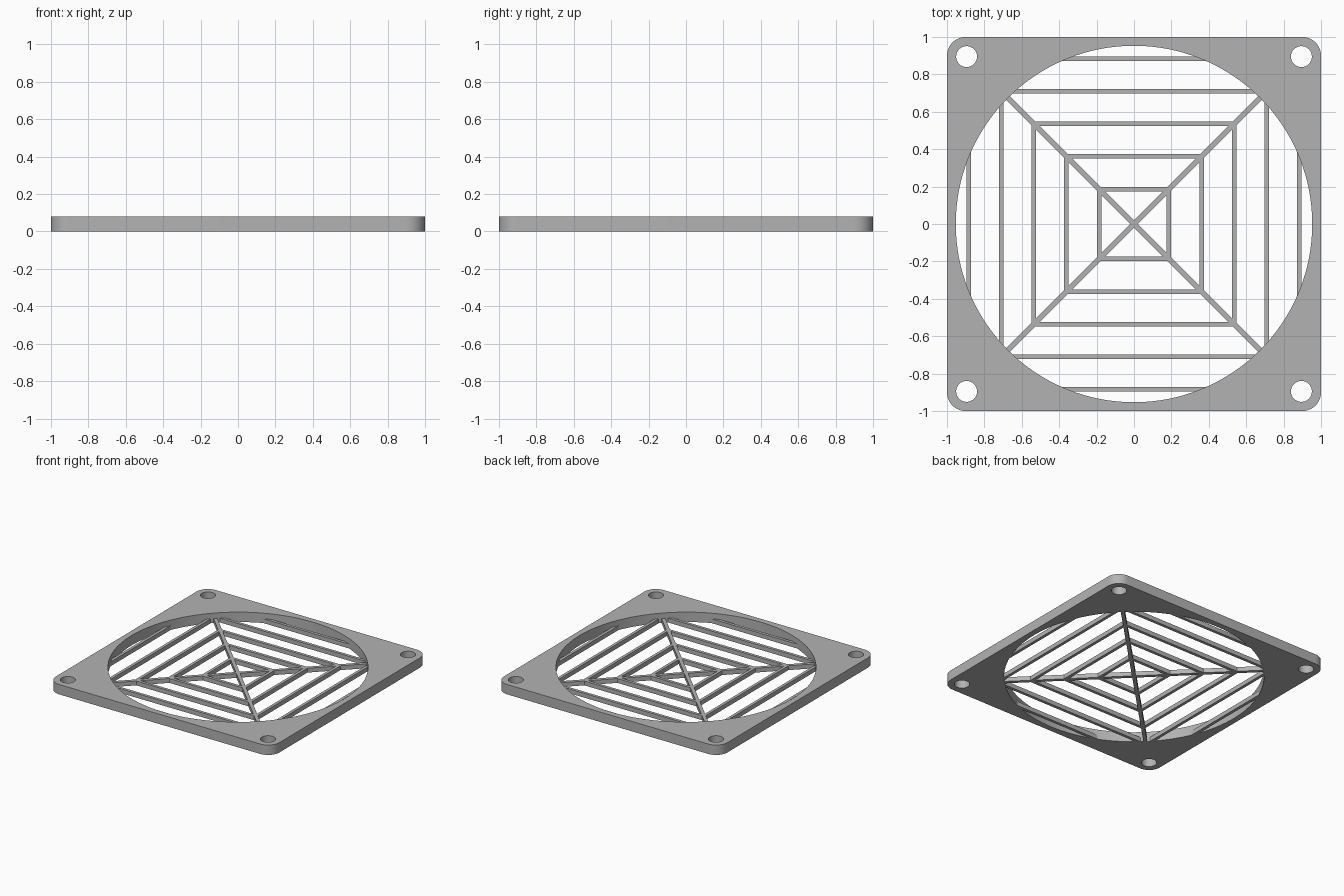
import bpy, bmesh, math

if "Cube" in bpy.data.objects:
    bpy.data.objects.remove(bpy.data.objects["Cube"])

R = 0.953        # fan opening radius
H = 0.08         # frame thickness
BAR_H = 0.035    # grille thickness
W = 0.024        # grille bar width
DIAG_W = 0.028   # diagonal spoke width

grey = bpy.data.materials.new("light grey")
grey.diffuse_color = (0.45, 0.45, 0.45, 1)
grey.use_nodes = True
grey.node_tree.nodes["Principled BSDF"].inputs["Base Color"].default_value = grey.diffuse_color


def circle(cx, cy, r, n):
    return [(cx + r * math.cos(2 * math.pi * i / n),
             cy + r * math.sin(2 * math.pi * i / n)) for i in range(n)]


def plate(name, loops, height):
    """Flat plate from an outline and its holes, standing on z = 0."""
    cu = bpy.data.curves.new(name + "_profile", 'CURVE')
    cu.dimensions = '2D'
    cu.fill_mode = 'BOTH'
    cu.extrude = height / 2
    for loop in loops:
        sp = cu.splines.new('POLY')
        sp.points.add(len(loop) - 1)
        for p, (x, y) in zip(sp.points, loop):
            p.co = (x, y, 0, 1)
        sp.use_cyclic_u = True
    tmp = bpy.data.objects.new(name + "_tmp", cu)
    bpy.context.collection.objects.link(tmp)
    dg = bpy.context.evaluated_depsgraph_get()
    me = bpy.data.meshes.new_from_object(tmp.evaluated_get(dg))
    bpy.data.objects.remove(tmp)
    bm = bmesh.new()
    bm.from_mesh(me)
    bmesh.ops.remove_doubles(bm, verts=bm.verts, dist=1e-5)
    bmesh.ops.translate(bm, verts=bm.verts, vec=(0, 0, height / 2))
    bmesh.ops.recalc_face_normals(bm, faces=bm.faces)
    return finish(name, bm)


def finish(name, bm):
    me = bpy.data.meshes.new(name)
    bm.to_mesh(me)
    bm.free()
    me.materials.clear()
    me.materials.append(grey)
    ob = bpy.data.objects.new(name, me)
    bpy.context.collection.objects.link(ob)
    bpy.ops.object.select_all(action='DESELECT')
    ob.select_set(True)
    bpy.context.view_layer.objects.active = ob
    bpy.ops.object.shade_smooth_by_angle(angle=math.radians(30))
    return ob


def prism(bm, pts, height, angle):
    """Upright prism from a flat outline, turned about z."""
    c, s = math.cos(angle), math.sin(angle)
    pts = [(x * c - y * s, x * s + y * c) for x, y in pts]
    lo = [bm.verts.new((x, y, 0)) for x, y in pts]
    hi = [bm.verts.new((x, y, height)) for x, y in pts]
    bm.faces.new(lo[::-1])
    bm.faces.new(hi)
    n = len(pts)
    for i in range(n):
        j = (i + 1) % n
        bm.faces.new((lo[i], lo[j], hi[j], hi[i]))


# Frame: rounded square with the fan opening and four screw holes
corner = 0.1
outline = []
for k, (sx, sy) in enumerate([(1, 1), (-1, 1), (-1, -1), (1, -1)]):
    for i in range(13):
        a = math.pi / 2 * (k + i / 12)
        outline.append((sx * (1 - corner) + corner * math.cos(a),
                        sy * (1 - corner) + corner * math.sin(a)))
holes = [circle(sx * 0.895, sy * 0.895, 0.056, 32) for sx in (1, -1) for sy in (1, -1)]
plate("frame", [outline, circle(0, 0, R, 128)] + holes, H)

# Grille bars: nested squares, mitred at corners or ending on the opening
bm = bmesh.new()
for c in (0.185, 0.361, 0.535, 0.71, 0.884):
    a, b = c - W / 2, c + W / 2
    xa = min(a, math.sqrt(R * R - a * a) + 0.002)
    xb = min(b, math.sqrt(R * R - b * b) + 0.002)
    for q in range(4):
        prism(bm, [(-xa, a), (xa, a), (xb, b), (-xb, b)], BAR_H, q * math.pi / 2)
finish("grille_bars", bm)

# Diagonal spokes crossing at the centre
bm = bmesh.new()
L, d = R + 0.002, DIAG_W / 2
for ang in (math.pi / 4, -math.pi / 4):
    prism(bm, [(-L, -d), (L, -d), (L, d), (-L, d)], BAR_H, ang)
finish("diagonal_spokes", bm)
